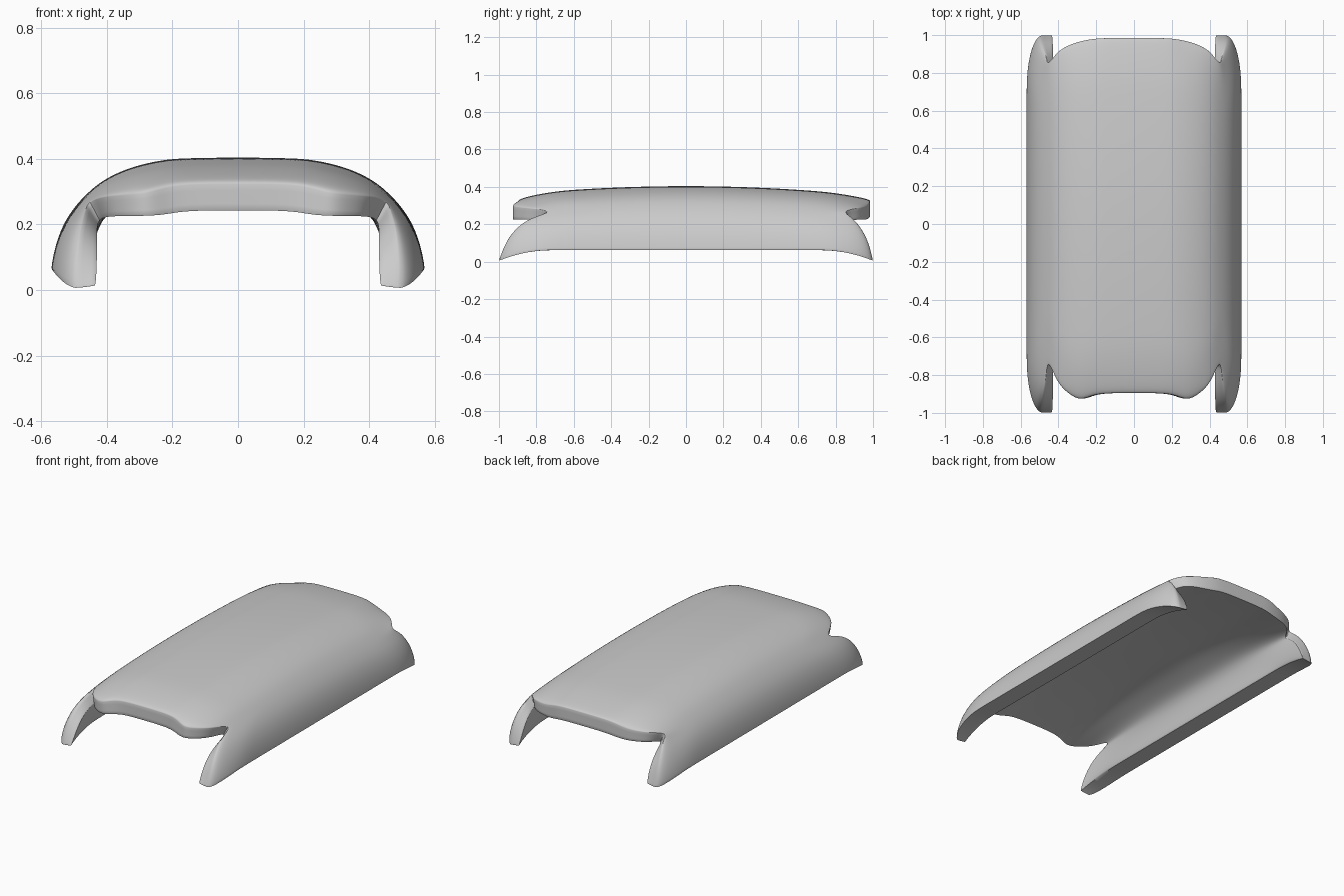
import bpy
import bmesh
import math

cube = bpy.data.objects.get("Cube")
if cube:
    bpy.data.objects.remove(cube, do_unlink=True)

# Half cross-sections, listed from the crown down to the lower wall edge.
# Each is (x, z); "mid" is halfway along the shell, "end" is at its cut ends.
outer_mid = [(0, .405), (.17, .402), (.22, .398), (.29, .385), (.36, .362), (.42, .33),
             (.465, .29), (.497, .255), (.528, .21), (.553, .15), (.566, .09), (.569, .062)]
outer_end = [(0, .325), (.17, .325), (.23, .31), (.285, .295), (.345, .29), (.41, .285),
             (.457, .27), (.465, .24), (.48, .19), (.488, .12), (.492, .05), (.485, .004)]
inner_mid = [(0, .31), (.16, .305), (.2, .3), (.26, .29), (.32, .27), (.37, .25),
             (.405, .225), (.425, .19), (.437, .15), (.445, .11), (.45, .08), (.455, .062)]
inner_end = [(0, .243), (.16, .243), (.22, .23), (.28, .226), (.34, .226), (.40, .225),
             (.425, .215), (.43, .19), (.43, .15), (.43, .09), (.432, .04), (.435, .012)]
# Outline of the cut ends: rounded lips, notches, then swept wall tips
front_y = [-.895, -.895, -.91, -.935, -.90, -.84, -.70, -.82, -.90, -.955, -.985, -1]
back_y = [.985, .985, .978, .967, .948, .912, .835, .885, .93, .97, .99, 1]

LAST = len(front_y) - 1
STEPS = 32


def mix(a, b, t):
    return a + (b - a) * t


def end_blend(y, i, reach):
    """Nearness to a cut end: zero in the middle, one at the rim."""
    gap = max(0.0, min(y - front_y[i], back_y[i] - y))
    return max(0.0, 1 - gap / reach)


def station_y(i, k):
    return mix(front_y[i], back_y[i], (1 - math.cos(math.pi * k / STEPS)) / 2)


def outer_point(i, k):
    y = station_y(i, k)
    (xm, zm), (xe, ze) = outer_mid[i], outer_end[i]
    zm -= .055 * y * y * (zm - .062) / .34        # gentle lengthwise arch
    t = end_blend(y, i, .28)
    bullnose = 1 - math.sqrt(1 - t * t)
    drop = bullnose if i < LAST - 2 else t * t
    return mix(xm, xe, bullnose), y, mix(zm, ze, drop)


def inner_point(i, k):
    y = station_y(i, k)
    (xm, zm), (xe, ze) = inner_mid[i], inner_end[i]
    t = end_blend(y, i, mix(.9, .28, i / LAST)) ** 2
    return mix(xm, xe, t), y, mix(zm, ze, t)


def loft(bm, point):
    """Rows of vertices from the right wall over the crown to the left wall."""
    rows = []
    for s in range(-LAST, LAST + 1):
        side = -1 if s < 0 else 1
        row = []
        for k in range(STEPS + 1):
            x, y, z = point(abs(s), k)
            row.append(bm.verts.new((side * x, y, z)))
        rows.append(row)
    return rows


def bridge(bm, a, b):
    for j in range(len(a) - 1):
        bm.faces.new((a[j], a[j + 1], b[j + 1], b[j]))


bm = bmesh.new()
outer = loft(bm, outer_point)
inner = loft(bm, inner_point)

# Outer and inner skins
for skin in (outer, inner):
    for a, b in zip(skin, skin[1:]):
        bridge(bm, a, b)

# Wall bottoms and cut ends close the thickness
rims = []
for side in (0, -1):
    bridge(bm, outer[side], inner[side])
    rims += [outer[side], inner[side]]
for end in (0, -1):
    outer_rim = [row[end] for row in outer]
    inner_rim = [row[end] for row in inner]
    bridge(bm, outer_rim, inner_rim)
    rims += [outer_rim, inner_rim]

bmesh.ops.recalc_face_normals(bm, faces=bm.faces)

# Crease the rims so they stay crisp
crease = bm.edges.layers.float.new("crease_edge")
for rim in rims:
    for a, b in zip(rim, rim[1:]):
        bm.edges.get((a, b))[crease] = .8

mesh = bpy.data.meshes.new("curved_shell")
bm.to_mesh(mesh)
bm.free()
shell = bpy.data.objects.new("curved_shell", mesh)
bpy.context.collection.objects.link(shell)

# Plain grey finish
grey = bpy.data.materials.new("plain_grey")
grey.use_nodes = True
colour = (.6, .6, .6, 1)
grey.diffuse_color = colour
grey.node_tree.nodes["Principled BSDF"].inputs["Base Color"].default_value = colour
mesh.materials.append(grey)

# Smooth surface with crisp rims
bpy.ops.object.select_all(action="DESELECT")
shell.select_set(True)
bpy.context.view_layer.objects.active = shell
smooth = shell.modifiers.new("smooth_surface", "SUBSURF")
smooth.levels = smooth.render_levels = 2
bpy.ops.object.modifier_apply(modifier=smooth.name)
bpy.ops.object.shade_smooth_by_angle(angle=math.radians(40))
